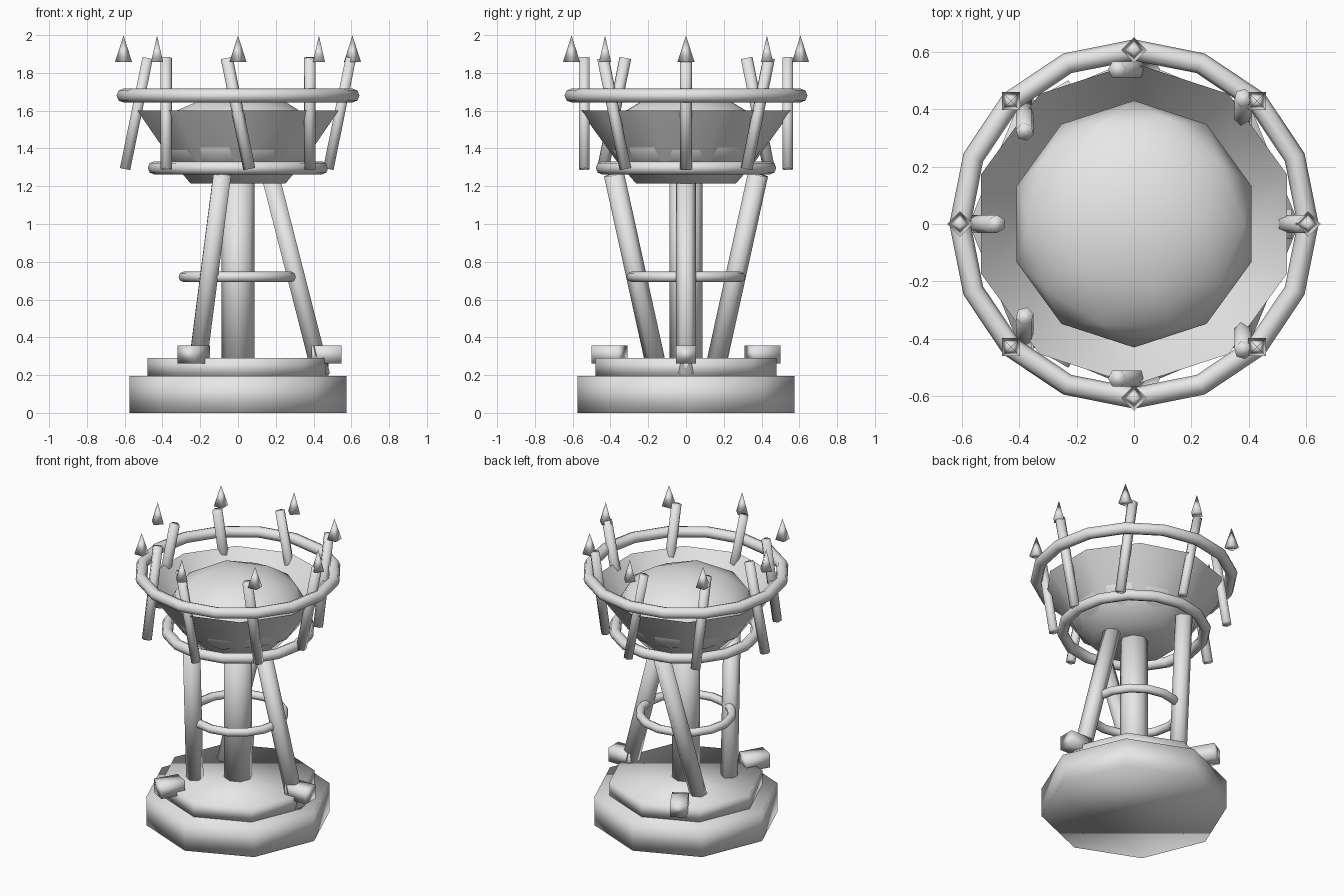
import bpy
import bmesh
from math import cos, sin, pi, radians, tau

cube = bpy.data.objects.get("Cube")
if cube:
    bpy.data.objects.remove(cube, do_unlink=True)

grey = bpy.data.materials.new("plain_grey")
grey.use_nodes = True
grey.diffuse_color = (0.8, 0.8, 0.8, 1)
grey.node_tree.nodes["Principled BSDF"].inputs["Base Color"].default_value = (0.8, 0.8, 0.8, 1)


def finish(name, loc=(0, 0, 0), rot=(0, 0, 0), scale=(1, 1, 1)):
    """Name, place, colour and smooth the object just made."""
    ob = bpy.context.object
    ob.name = ob.data.name = name
    ob.location, ob.rotation_euler, ob.scale = loc, rot, scale
    ob.data.materials.append(grey)
    for p in ob.data.polygons:
        p.use_smooth = True
    return ob


def cylinder(name, sides, radius, z0, z1):
    bpy.ops.mesh.primitive_cylinder_add(vertices=sides, radius=radius, depth=z1 - z0)
    return finish(name, (0, 0, (z0 + z1) / 2))


def ring(name, radius, tube, z):
    bpy.ops.mesh.primitive_torus_add(major_segments=16, minor_segments=8,
                                     major_radius=radius, minor_radius=tube)
    return finish(name, (0, 0, z))


def leaning_rod(name, angle, dist, z, radius, length, lean):
    """Six-sided rod on a circle, leaning by an amount that turns with the angle."""
    bpy.ops.mesh.primitive_cylinder_add(vertices=6, radius=radius, depth=length)
    return finish(name, (dist * cos(angle), dist * sin(angle), z),
                  (-lean * sin(angle), lean * cos(angle), angle))


# Stepped base and central column
cylinder("base_lower", 8, 0.575, 0, 0.195)
cylinder("base_upper", 8, 0.48, 0.195, 0.29)
cylinder("column", 8, 0.088, 0.25, 1.25)

# Three legs with foot blocks
for i in range(3):
    a = tau * i / 3
    leaning_rod(f"leg_{i + 1}", a, 0.305, 0.73, 0.054, 1.1, -0.25)
    bpy.ops.mesh.primitive_cube_add(size=1)
    finish(f"foot_{i + 1}", (0.468 * cos(a), 0.468 * sin(a), 0.31), (0, 0, a), (0.16, 0.105, 0.095))

# Rings
ring("leg_ring", 0.287, 0.028, 0.72)
ring("lower_basket_ring", 0.443, 0.035, 1.297)
ring("upper_basket_ring", 0.606, 0.037, 1.68)

# Open ten-sided bowl
bm = bmesh.new()
loops = []
for r, z in [(0.265, 1.215), (0.365, 1.33), (0.56, 1.6)]:
    loops.append([bm.verts.new((r * sin(tau * k / 10), r * cos(tau * k / 10), z)) for k in range(10)])
for low, high in zip(loops, loops[1:]):
    for k in range(10):
        n = (k + 1) % 10
        bm.faces.new((low[n], low[k], high[k], high[n]))
bm.faces.new(loops[0])
mesh = bpy.data.meshes.new("bowl")
bm.to_mesh(mesh)
bm.free()
bowl = bpy.data.objects.new("bowl", mesh)
bpy.context.collection.objects.link(bowl)
bpy.context.view_layer.objects.active = bowl
finish("bowl")

# Domed heap filling the bowl
bpy.ops.mesh.primitive_ico_sphere_add(subdivisions=2, radius=1)
finish("heap", (0, 0, 1.45), scale=(0.43, 0.43, 0.25))

# Basket bars and the spikes above the upper ring
for i in range(8):
    a = tau * i / 8
    leaning_rod(f"bar_{i + 1}", a, 0.538, 1.585, 0.032, 0.6, 0.2)
    bpy.ops.mesh.primitive_cone_add(vertices=4, radius1=0.045, radius2=0, depth=0.14)
    finish(f"spike_{i + 1}", (0.606 * cos(a), 0.606 * sin(a), 1.928), (0, 0, a))
